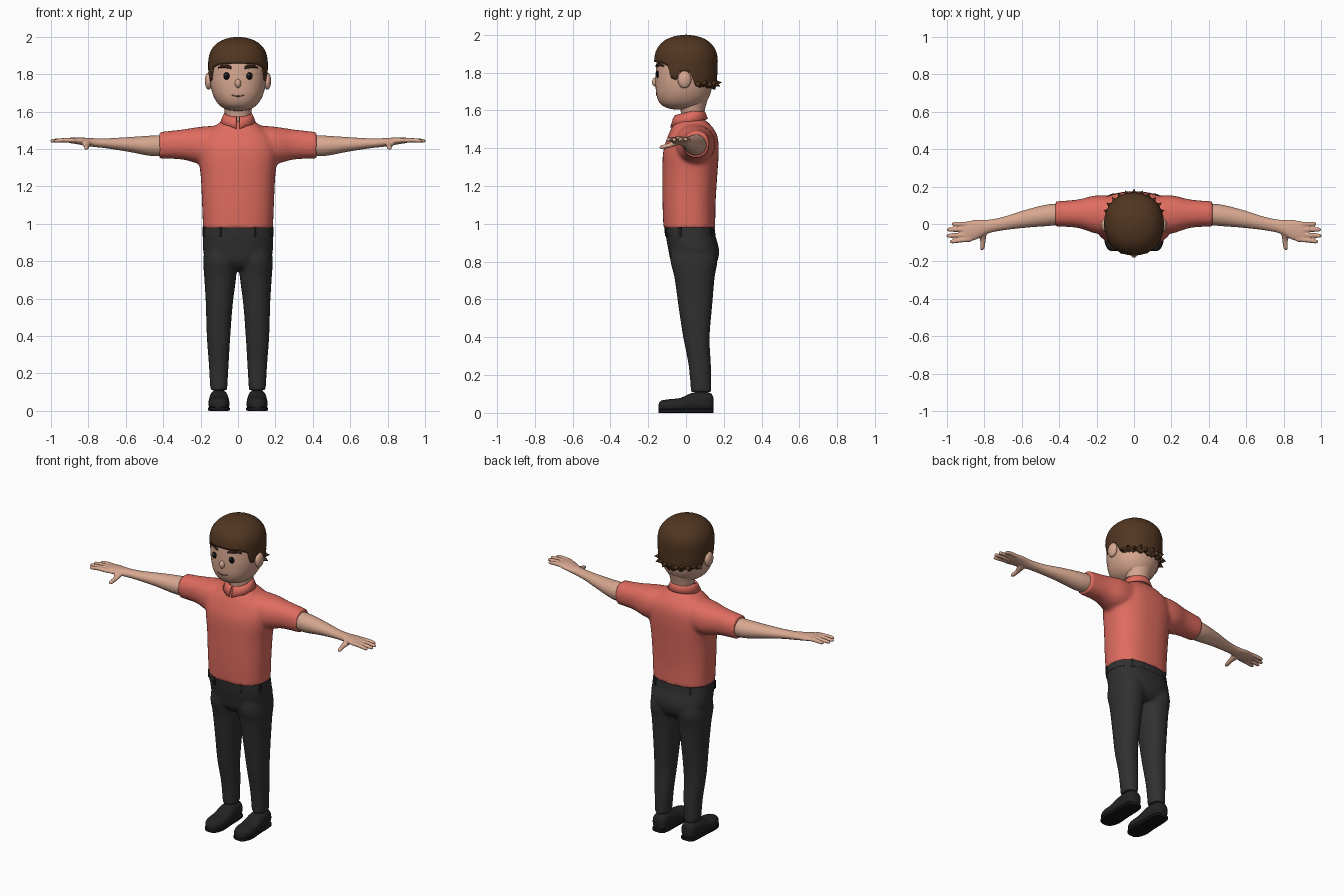
import bpy, bmesh
from math import sin, cos, pi, radians
from mathutils import Vector, Matrix

cube = bpy.data.objects.get("Cube")
if cube:
    bpy.data.objects.remove(cube)


def material(name, r, g, b):
    m = bpy.data.materials.new(name)
    m.use_nodes = True
    m.diffuse_color = (r, g, b, 1)
    shader = next(n for n in m.node_tree.nodes if n.type == 'BSDF_PRINCIPLED')
    shader.inputs["Base Color"].default_value = (r, g, b, 1)
    shader.inputs["Roughness"].default_value = 0.8
    return m


SKIN = material("skin", .68, .39, .28)
SHIRT = material("coral cloth", .74, .15, .115)
PANTS = material("charcoal cloth", .03, .03, .03)
SHOE = material("black leather", .017, .017, .018)
SOLE = material("sole rubber", .008, .008, .008)
HAIR = material("brown hair", .085, .037, .015)
BROW = material("dark brown", .035, .014, .008)
EYE = material("eye black", .004, .004, .004)
WHITE = material("eye glint", .85, .85, .85)
LIP = material("lip line", .3, .13, .09)


def sample(rows, u):
    """Smooth interpolation through the rows at fractional index u."""
    i = min(int(u), len(rows) - 2)
    t = u - i
    p = [rows[max(0, min(len(rows) - 1, i + k))] for k in (-1, 0, 1, 2)]
    return [b + .5 * t * (c - a + t * (2 * a - 5 * b + 4 * c - d + t * (3 * (b - c) + d - a)))
            for a, b, c, d in zip(*p)]


def sample_at(rows, height):
    lo, hi = 0, len(rows) - 1
    for _ in range(30):
        mid = (lo + hi) / 2
        lo, hi = (mid, hi) if sample(rows, mid)[0] < height else (lo, mid)
    return lo


def power(v, e):
    return (abs(v) ** (2 / e)) * (1 if v >= 0 else -1)


def skin_rings(bm, rings, caps=True, closed=True):
    for a, b in zip(rings, rings[1:]):
        for j in range(len(a) if closed else len(a) - 1):
            k = (j + 1) % len(a)
            bm.faces.new((a[j], a[k], b[k], b[j]))
    if caps:
        bm.faces.new(rings[0][::-1])
        bm.faces.new(rings[-1])


def loft(bm, rows, axis, e=2.0, n=28, steps=4, side=1):
    """Rows: position on axis, two centre coordinates, two radii."""
    rings = []
    for s in range((len(rows) - 1) * steps + 1):
        a, c1, c2, r1, r2 = sample(rows, s / steps)
        ring = []
        for j in range(n):
            w = 2 * pi * j / n
            p = [c1 + max(r1, .001) * power(cos(w), e), c2 + max(r2, .001) * power(sin(w), e)]
            p.insert(axis, a)
            p[0] *= side
            ring.append(bm.verts.new(p))
        rings.append(ring)
    skin_rings(bm, rings)


def ball(bm, centre, size):
    m = Matrix.Translation(centre) @ Matrix.Diagonal((*size, 1))
    bmesh.ops.create_uvsphere(bm, u_segments=20, v_segments=14, radius=1, matrix=m)


def finish(bm, name, mat, voxel=0, thickness=0):
    bmesh.ops.recalc_face_normals(bm, faces=bm.faces)
    me = bpy.data.meshes.new(name)
    bm.to_mesh(me)
    bm.free()
    me.materials.append(mat)
    me.shade_smooth()
    me.set_sharp_from_angle(angle=radians(45))
    ob = bpy.data.objects.new(name, me)
    bpy.context.collection.objects.link(ob)
    if thickness:
        mod = ob.modifiers.new("Thickness", 'SOLIDIFY')
        mod.thickness, mod.offset = thickness, -1
    if voxel:  # fuse overlapping volumes into one soft body
        mod = ob.modifiers.new("Fuse", 'REMESH')
        mod.mode, mod.voxel_size, mod.use_smooth_shade = 'VOXEL', voxel, True
        mod = ob.modifiers.new("Soften", 'SMOOTH')
        mod.factor, mod.iterations = .5, 4
    return ob


def lofted(name, mat, rows, axis, **kw):
    bm = bmesh.new()
    loft(bm, rows, axis, **kw)
    return finish(bm, name, mat)


# Shirt: torso and sleeves fused
bm = bmesh.new()
loft(bm, [(.975, 0, .018, .187, .137), (1.1, 0, .016, .192, .14), (1.25, 0, .02, .199, .145),
          (1.38, 0, .026, .213, .147), (1.46, 0, .035, .195, .132), (1.51, 0, .033, .14, .108),
          (1.55, 0, .027, .085, .075)], 2, e=2.4, n=40)
for s in (1, -1):
    loft(bm, [(.04, .04, 1.43, .1, .1), (.19, .05, 1.42, .104, .1), (.3, .055, 1.424, .076, .08),
              (.42, .054, 1.42, .067, .071)], 0, e=2.2, side=s)
finish(bm, "shirt", SHIRT, voxel=.011)

# Collar: open band, higher at the back, pointed at the front
bm = bmesh.new()
grid = [[], [], []]
for j in range(41):
    w = .1 + (2 * pi - .2) * j / 40
    back = (1 - cos(w)) / 2
    flap = max(0, 1 - min(w, 2 * pi - w) / .55)
    for ring, rx, ry, z in ((grid[0], .096, .1, 1.525 + .03 * back - .018 * flap),
                            (grid[1], .083, .086, 1.555 + .035 * back),
                            (grid[2], .073, .074, 1.575 + .035 * back)):
        ring.append(bm.verts.new((rx * sin(w), .016 - ry * cos(w), z)))
skin_rings(bm, grid, caps=False, closed=False)
finish(bm, "collar", SHIRT, thickness=.012)

# Trousers: hips and legs fused
bm = bmesh.new()
loft(bm, [(.76, 0, .045, .11, .09), (.8, 0, .043, .165, .122), (.86, 0, .041, .187, .134),
          (.94, 0, .024, .187, .131), (.99, 0, .018, .18, .126)], 2, e=2.4, n=40)
for s in (1, -1):
    loft(bm, [(.11, .103, .08, .045, .054), (.25, .103, .073, .053, .059), (.4, .104, .055, .063, .07),
              (.57, .1, .049, .072, .09), (.72, .095, .045, .086, .107), (.8, .096, .042, .09, .124),
              (.88, .092, .04, .085, .115)], 2, e=2.2, side=s)
finish(bm, "trousers", PANTS, voxel=.01)

# Waistband with belt loops
lofted("waistband", PANTS, [(.935, 0, .023, .19, .134), (.98, 0, .018, .187, .133)], 2, e=2.4, n=48)
bm = bmesh.new()
for w in (.45, 1.25, 2.5, 3.78, 5.03, 5.83):
    p = Vector((.19 * power(sin(w), 2.4), .021 - .134 * power(cos(w), 2.4), .957))
    m = Matrix.Translation(p) @ Matrix.Rotation(w, 4, 'Z') @ Matrix.Diagonal((.014, .01, .05, 1))
    bmesh.ops.create_cube(bm, size=1, matrix=m)
finish(bm, "belt_loops", SHOE)

# Neck and head
lofted("neck", SKIN, [(1.5, 0, .035, .066, .058), (1.58, 0, .035, .068, .06),
                      (1.66, 0, .035, .085, .08)], 2)
HEAD = [(1.604, 0, -.02, .02, .03), (1.611, 0, -.02, .06, .075), (1.635, 0, -.02, .1, .116),
        (1.68, 0, -.015, .13, .141), (1.74, 0, -.01, .147, .151), (1.8, 0, -.005, .152, .155),
        (1.86, 0, 0, .148, .155), (1.92, 0, 0, .13, .135), (1.97, 0, 0, .07, .08), (1.985, 0, 0, .01, .01)]
lofted("head", SKIN, HEAD, 2, e=2.15, n=48)


def face_y(x, z):
    _, _, cy, rx, ry = sample(HEAD, sample_at(HEAD, z))
    return cy - ry * (1 - (abs(x) / rx) ** 2.15) ** (1 / 2.15)


# Hair cap: lower edge follows fringe, sideburn, ear and nape
CROWN = [(1.69, 0, .005, .135, .145), (1.75, 0, .002, .153, .161), (1.82, 0, 0, .159, .166),
         (1.88, 0, 0, .158, .167), (1.93, 0, 0, .143, .151), (1.97, 0, 0, .106, .113),
         (1.992, 0, 0, .055, .06), (2.0, 0, 0, .004, .004)]
EDGE = [(0, 1.858), (.7, 1.852), (1.0, 1.835), (1.08, 1.77), (1.28, 1.76), (1.36, 1.80),
        (1.7, 1.80), (1.85, 1.73), (3.2, 1.715)]


def hair_point(w, u):
    z, _, cy, rx, ry = sample(CROWN, u)
    return Vector((rx * power(sin(w), 2.15), cy - ry * power(cos(w), 2.15), z))


def hair_edge(w):
    w = min(w, 2 * pi - w)
    for (a, za), (b, zb) in zip(EDGE, EDGE[1:]):
        if w <= b:
            jag = .008 * sin(w * 18) if w > 1.85 else 0
            return za + (zb - za) * (w - a) / (b - a) + jag


bm = bmesh.new()
angles = [2 * pi * j / 120 for j in range(120)]
starts = [sample_at(CROWN, hair_edge(w)) for w in angles]
rings = [[bm.verts.new(hair_point(w, u + (len(CROWN) - 1 - u) * k / 18)) for w, u in zip(angles, starts)]
         for k in range(19)]
skin_rings(bm, rings, caps=False)
bm.faces.new(rings[-1])
finish(bm, "hair_cap", HAIR, thickness=.018)

# Flicked tips of hair around the nape
bm = bmesh.new()
for k in range(11):
    w = 1.95 + (2 * pi - 3.9) * k / 10
    p = hair_point(w, sample_at(CROWN, 1.738 + .008 * (k % 2)))
    out = Vector((sin(w), -cos(w), -.45 + .5 * (k % 2)))
    m = Matrix.Translation(p) @ out.to_track_quat('Z', 'Y').to_matrix().to_4x4()
    bmesh.ops.create_cone(bm, cap_ends=True, segments=8, radius1=.026, radius2=.001, depth=.052, matrix=m)
finish(bm, "hair_flicks", HAIR)

# Nose and mouth
bm = bmesh.new()
ball(bm, (0, -.16, 1.75), (.017, .02, .024))
finish(bm, "nose", SKIN)
lofted("mouth", LIP, [(x, face_y(x, 1.685), 1.682 + 6 * x * x, .003, .003)
                      for x in (-.036, -.018, 0, .018, .036)], 0, n=8)

for s, label in ((1, "left_"), (-1, "right_")):
    # Eye, glint, brow and ear
    y = face_y(.06, 1.79)
    for part, mat, centre, size in (
            ("eye", EYE, (s * .06, y, 1.79), (.018, .008, .02)),
            ("eye_glint", WHITE, (s * .06 - .005, y - .007, 1.797), (.004, .003, .004)),
            ("ear", SKIN, (s * .157, -.008, 1.763), (.02, .036, .046))):
        bm = bmesh.new()
        ball(bm, centre, size)
        finish(bm, label + part, mat)
    lofted(label + "eyebrow", BROW,
           [(x, face_y(x, 1.84), z, .007, r) for x, z, r in
            ((.034, 1.834, .006), (.055, 1.84, .01), (.08, 1.843, .009), (.108, 1.834, .004))],
           0, n=12, side=s)

    # Arm, palm, fingers and thumb fused
    bm = bmesh.new()
    loft(bm, [(.36, .054, 1.42, .056, .056), (.46, .047, 1.417, .058, .055), (.58, .028, 1.424, .048, .04),
              (.7, .002, 1.43, .036, .027), (.78, -.014, 1.435, .037, .023), (.85, -.032, 1.443, .054, .019),
              (.9, -.04, 1.446, .052, .014), (.915, -.042, 1.446, .045, .008)], 0, side=s)
    for base, tip, reach in ((-.001, .0, .975), (-.029, -.03, 1.0), (-.056, -.063, 1.003), (-.08, -.094, .985)):
        loft(bm, [(.87, base, 1.446, .015, .012), (.93, (base + tip) / 2, 1.447, .013, .012),
                  (reach - .012, tip, 1.444, .011, .01), (reach, tip, 1.443, .005, .005)],
             0, n=12, side=s)
    loft(bm, [(-.14, .812, 1.404, .006, .006), (-.128, .811, 1.406, .012, .011), (-.09, .808, 1.415, .015, .013),
              (-.05, .812, 1.43, .024, .018), (-.02, .815, 1.438, .022, .014)], 1, n=14, side=s)
    finish(bm, label + "arm", SKIN, voxel=.005)

    # Shoe and sole
    lofted(label + "shoe", SHOE,
           [(-.145, .102, .03, .015, .016), (-.132, .102, .034, .038, .03), (-.09, .102, .037, .055, .035),
            (-.03, .102, .041, .056, .038), (.03, .102, .055, .052, .05), (.09, .102, .06, .049, .053),
            (.132, .102, .056, .042, .047), (.145, .102, .05, .02, .03)], 1, e=2.4, side=s)
    lofted(label + "sole", SOLE,
           [(-.145, .102, .01, .02, .01), (-.13, .102, .01, .042, .01), (-.08, .102, .01, .058, .01),
            (0, .102, .01, .053, .01), (.09, .102, .01, .05, .01), (.135, .102, .01, .042, .01),
            (.146, .102, .01, .022, .01)], 1, e=8, side=s)
